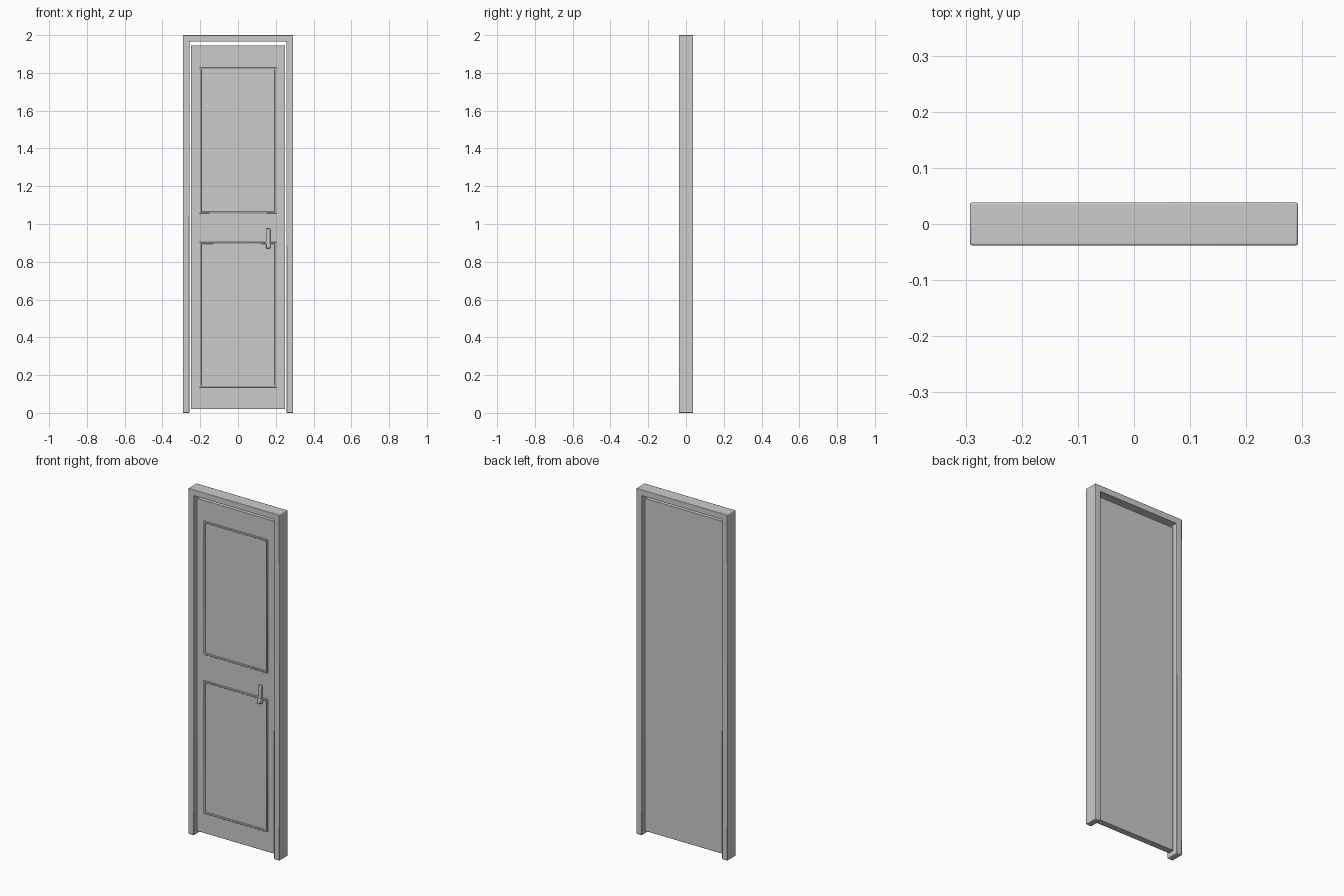
import bpy, bmesh

if "Cube" in bpy.data.objects:
    bpy.data.objects.remove(bpy.data.objects["Cube"])


def finish(obj, bevel, segments=2):
    """Soften the edges and smooth-shade the rounded parts."""
    mod = obj.modifiers.new("soft_edges", "BEVEL")
    mod.width = bevel
    mod.segments = segments
    mod.limit_method = 'ANGLE'
    bpy.ops.object.select_all(action='DESELECT')
    obj.select_set(True)
    bpy.context.view_layer.objects.active = obj
    bpy.ops.object.shade_smooth_by_angle()
    return obj


def new_object(name, bm):
    bmesh.ops.recalc_face_normals(bm, faces=bm.faces)
    mesh = bpy.data.meshes.new(name)
    bm.to_mesh(mesh)
    bm.free()
    obj = bpy.data.objects.new(name, mesh)
    bpy.context.collection.objects.link(obj)
    return obj


def box(name, x, y, z, bevel, segments=2):
    """Box from (min, max) ranges on each axis."""
    bm = bmesh.new()
    bmesh.ops.create_cube(bm, size=1)
    for v in bm.verts:
        v.co = [r[0] if c < 0 else r[1] for c, r in zip(v.co, (x, y, z))]
    return finish(new_object(name, bm), bevel, segments)


def extrude_profile(name, points, y0, y1, bevel):
    """Front-view outline extruded through the depth."""
    bm = bmesh.new()
    face = bm.faces.new([bm.verts.new((px, y0, pz)) for px, pz in points])
    out = bmesh.ops.extrude_face_region(bm, geom=[face])
    for g in out["geom"]:
        if isinstance(g, bmesh.types.BMVert):
            g.co.y = y1
    return finish(new_object(name, bm), bevel)


def moulding(name, x0, x1, z0, z1, width, y_front, y_back):
    """Rectangular raised trim ring on the door face."""
    bm = bmesh.new()
    rings = []
    for inset, y in ((0, y_back), (0.001, y_front),
                     (width - 0.001, y_front), (width, y_back)):
        a, b, c, d = x0 + inset, x1 - inset, z0 + inset, z1 - inset
        rings.append([bm.verts.new((px, y, pz))
                      for px, pz in ((a, c), (b, c), (b, d), (a, d))])
    for k in range(4):
        r, s = rings[k], rings[(k + 1) % 4]
        for i in range(4):
            j = (i + 1) % 4
            bm.faces.new((r[i], r[j], s[j], s[i]))
    return finish(new_object(name, bm), 0.001, 1)


# Door frame: two jambs and head, open at the bottom
W, T, H = 0.292, 0.035, 2.0
half = [(W, 0), (W, H)]
inner = [(W - T, H - T), (W - T, 0)]
outline = ([(-x, z) for x, z in half] + [(x, z) for x, z in reversed(half)]
           + [(x, z) for x, z in reversed(inner)] + [(-x, z) for x, z in inner])
extrude_profile("door_frame", outline, -0.038, 0.038, 0.003)

# Door leaf, plain at the back
FRONT = -0.018
box("door_leaf", (-0.25, 0.25), (FRONT, 0.018), (0.02, 1.945), 0.002)

# Panel trim
for part, z0, z1 in (("lower", 0.135, 0.905), ("upper", 1.055, 1.828)):
    moulding(part + "_panel_trim", -0.205, 0.205, z0, z1, 0.011,
             FRONT - 0.007, FRONT + 0.002)

# Handle: back plate and grip
box("handle_plate", (0.147, 0.171), (FRONT - 0.01, FRONT + 0.002),
    (0.89, 0.976), 0.003)
box("handle_grip", (0.148, 0.172), (FRONT - 0.018, FRONT + 0.002),
    (0.871, 0.898), 0.004)
